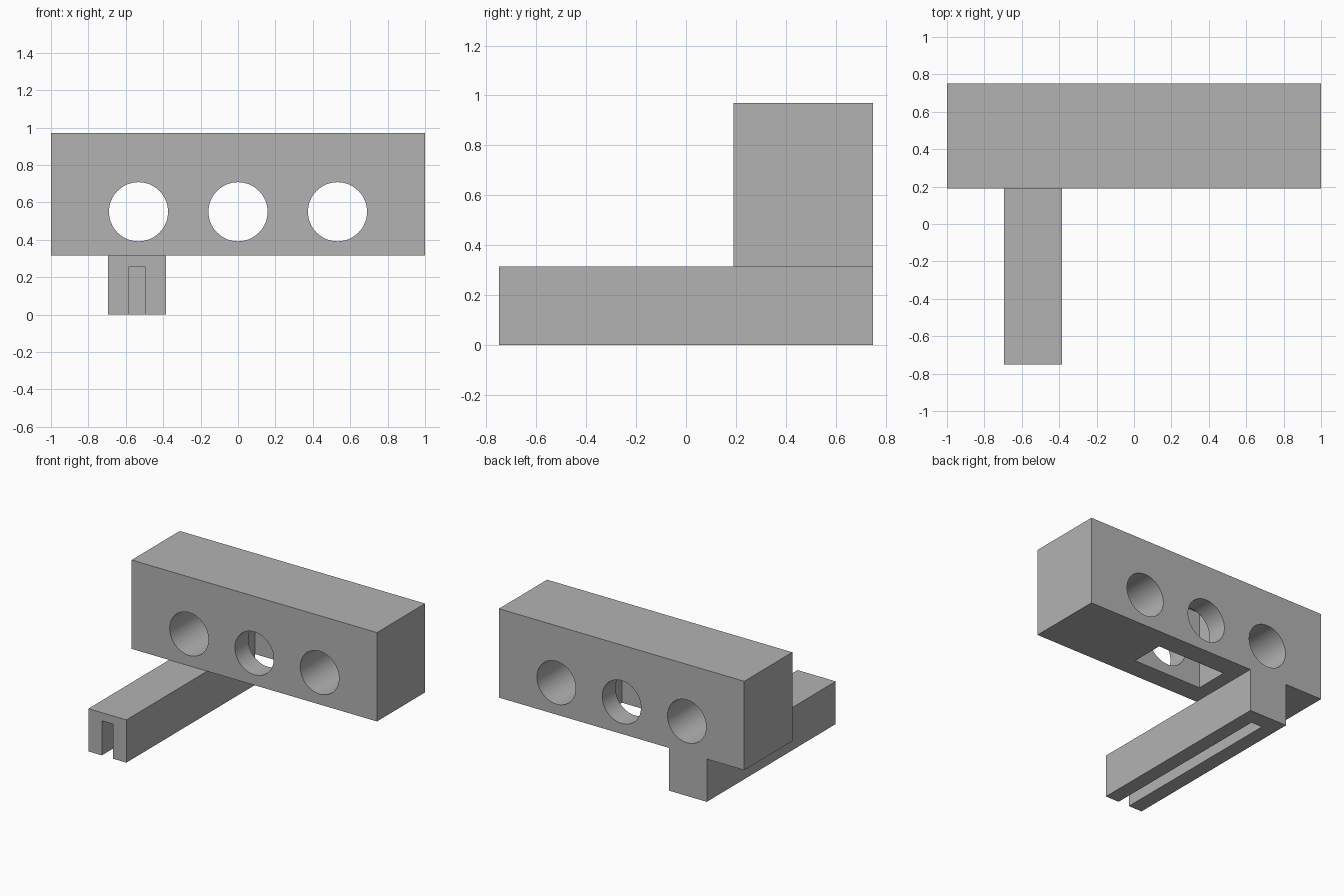
import bpy
import math

cube = bpy.data.objects.get("Cube")
if cube:
    bpy.data.objects.remove(cube, do_unlink=True)

grey = bpy.data.materials.new("plain grey")
grey.use_nodes = True
colour = (0.45, 0.45, 0.45, 1)
grey.diffuse_color = colour
grey.node_tree.nodes["Principled BSDF"].inputs["Base Color"].default_value = colour


def box(name, low, high):
    """Box between two opposite corners."""
    bpy.ops.mesh.primitive_cube_add(size=1, location=[(a + b) / 2 for a, b in zip(low, high)])
    ob = bpy.context.object
    ob.name = name
    ob.scale = [b - a for a, b in zip(low, high)]
    bpy.ops.object.transform_apply(location=True, rotation=True, scale=True)
    ob.data.materials.append(grey)
    return ob


def combine(target, tool, operation):
    """Apply a boolean and discard the tool object."""
    tool.hide_render = True
    mod = target.modifiers.new(tool.name, "BOOLEAN")
    mod.operation = operation
    mod.solver = "EXACT"
    mod.object = tool
    bpy.context.view_layer.objects.active = target
    bpy.ops.object.modifier_apply(modifier=mod.name)
    bpy.data.objects.remove(tool, do_unlink=True)


FRONT, BACK = 0.19, 0.75
BASE, TOP = 0.315, 0.97

# Crossbeam joined to the long arm beneath it
beam = box("beam_with_arm", (-1, FRONT, BASE), (1, BACK, TOP))
arm = box("arm", (-0.695, -BACK, 0), (-0.385, BACK, BASE))
combine(beam, arm, "UNION")

# Open groove along the underside of the arm
groove = box("groove_cutter", (-0.585, -0.85, -0.1), (-0.495, 0.63, 0.255))
combine(beam, groove, "DIFFERENCE")

# Rectangular pocket open at the bottom of the beam
pocket = box("pocket_cutter", (-0.28, 0.345, 0.2), (0.28, 0.595, 0.89))
combine(beam, pocket, "DIFFERENCE")

# Three round holes from front to back
for x in (-0.532, 0, 0.532):
    bpy.ops.mesh.primitive_cylinder_add(vertices=64, radius=0.158, depth=1,
                                        location=(x, 0.47, 0.55),
                                        rotation=(math.pi / 2, 0, 0))
    hole = bpy.context.object
    hole.name = "hole_cutter"
    hole.data.materials.append(grey)
    combine(beam, hole, "DIFFERENCE")

# Smooth bores with crisp outer edges
bpy.ops.object.select_all(action="DESELECT")
beam.select_set(True)
bpy.context.view_layer.objects.active = beam
bpy.ops.object.shade_smooth_by_angle(angle=math.radians(30))
